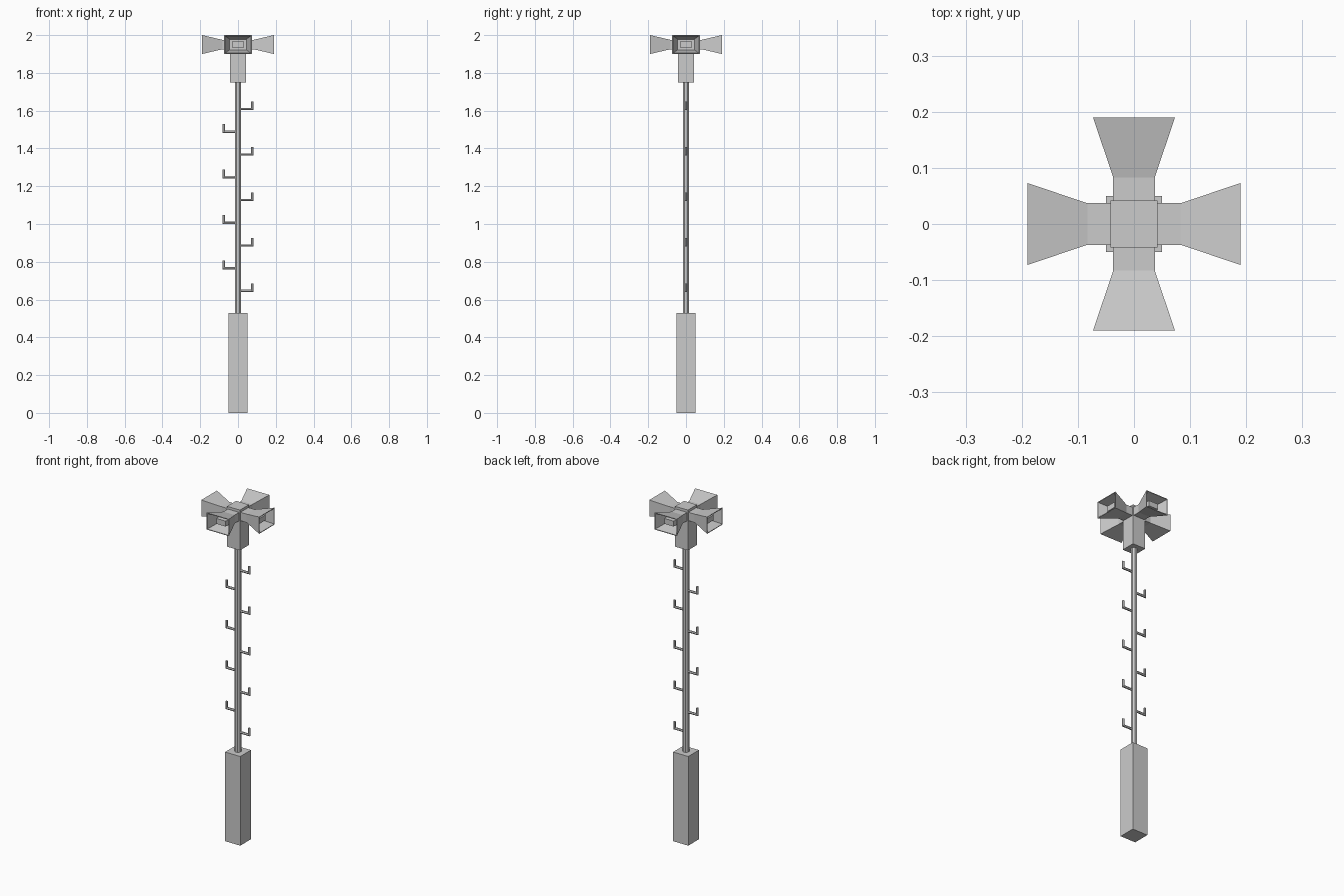
import bpy, bmesh, math
from mathutils import Matrix, Vector

if "Cube" in bpy.data.objects:
    bpy.data.objects.remove(bpy.data.objects["Cube"])


def make(name, bm):
    bmesh.ops.recalc_face_normals(bm, faces=bm.faces)
    me = bpy.data.meshes.new(name)
    bm.to_mesh(me)
    bm.free()
    ob = bpy.data.objects.new(name, me)
    bpy.context.collection.objects.link(ob)
    return ob


def loft(name, rings):
    """Skin a list of vertex rings and cap both ends."""
    bm = bmesh.new()
    vs = [[bm.verts.new(p) for p in r] for r in rings]
    n = len(vs[0])
    for a, b in zip(vs, vs[1:]):
        for i in range(n):
            j = (i + 1) % n
            bm.faces.new((a[i], a[j], b[j], b[i]))
    bm.faces.new(vs[0])
    bm.faces.new(vs[-1])
    return make(name, bm)


def box(name, half, z0, z1):
    sq = [(-half, -half), (half, -half), (half, half), (-half, half)]
    return loft(name, [[(x, y, z) for x, y in sq] for z in (z0, z1)])


# Base block and head block
box("base", 0.05, 0, 0.53)
box("head_block", 0.042, 1.75, 1.99)

# Pole
angles = [math.tau * (i + 0.5) / 8 for i in range(8)]
loft("pole", [[(0.018 * math.cos(a), 0.018 * math.sin(a), z) for a in angles]
              for z in (0.52, 1.76)])

# Four horn speakers: throat, flare, rim, hollow funnel, inner plug
sections = [(0.03, 0.037, 0.025), (0.083, 0.037, 0.025), (0.19, 0.073, 0.05),
            (0.19, 0.069, 0.046), (0.11, 0.044, 0.028),
            (0.11, 0.031, 0.016), (0.16, 0.031, 0.016)]
for k in range(4):
    horn = loft(f"horn_{k + 1}", [[(d, sx * w, 1.95 + sz * h) for sx, sz in
                                   ((-1, -1), (1, -1), (1, 1), (-1, 1))]
                                  for d, w, h in sections])
    horn.data.transform(Matrix.Rotation(k * math.pi / 2, 4, 'Z'))

# Alternating climbing pegs: mitred bent rods
R = 0.007
hexa = [(R * math.cos(math.tau * i / 6), R * math.sin(math.tau * i / 6))
        for i in range(6)]
for k in range(9):
    side = 1 if k % 2 == 0 else -1
    z = 0.646 + 0.1203 * k
    x = 0.075
    rings = [[(side * 0.01, a, z + b) for a, b in hexa],
             [(side * (x - b), a, z + b) for a, b in hexa],
             [(side * (x - b), a, z + 0.04) for a, b in hexa]]
    loft(f"peg_{k + 1}", rings)
